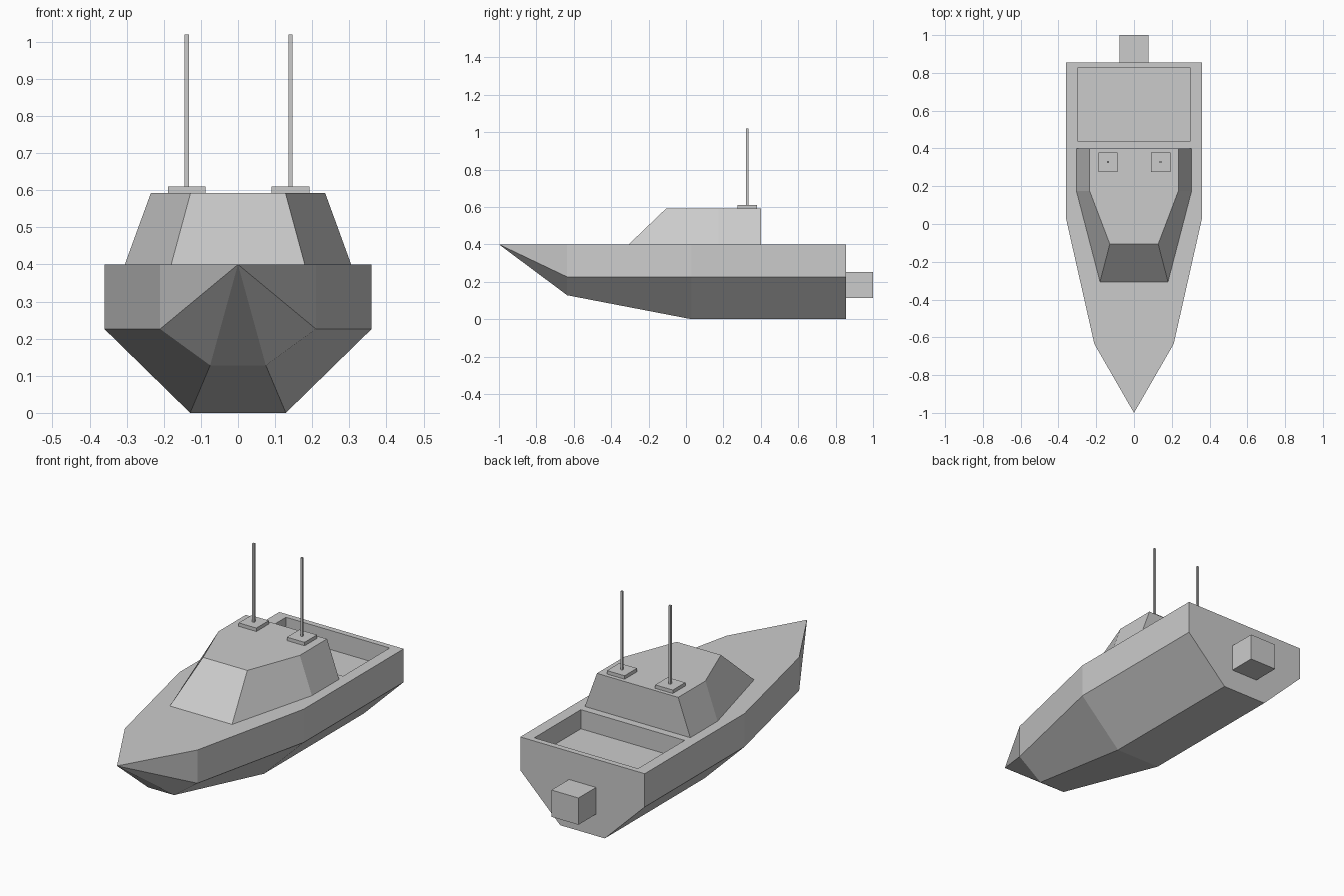
import bpy, bmesh

if "Cube" in bpy.data.objects:
    bpy.data.objects.remove(bpy.data.objects["Cube"])


def finish(name, bm):
    bmesh.ops.remove_doubles(bm, verts=bm.verts, dist=1e-5)
    bmesh.ops.recalc_face_normals(bm, faces=bm.faces)
    mesh = bpy.data.meshes.new(name)
    bm.to_mesh(mesh)
    bm.free()
    obj = bpy.data.objects.new(name, mesh)
    bpy.context.collection.objects.link(obj)
    return obj


def loft(name, rings, tip=None):
    """Skin closed rings of equal point count; end in a cap or a tip point."""
    bm = bmesh.new()
    loops = [[bm.verts.new(p) for p in ring] for ring in rings]
    n = len(loops[0])
    for a, b in zip(loops, loops[1:]):
        for i in range(n):
            j = (i + 1) % n
            bm.faces.new((a[i], a[j], b[j], b[i]))
    bm.faces.new(loops[0])
    if tip:
        t = bm.verts.new(tip)
        for i in range(n):
            bm.faces.new((loops[-1][i], loops[-1][(i + 1) % n], t))
    else:
        bm.faces.new(loops[-1])
    bmesh.ops.recalc_face_normals(bm, faces=bm.faces)
    return finish(name, bm)


def box(name, lo, hi):
    bm = bmesh.new()
    bmesh.ops.create_cube(bm, size=1)
    for v in bm.verts:
        v.co = [l if c < 0 else h for c, l, h in zip(v.co, lo, hi)]
    return finish(name, bm)


def mirrored(half, at):
    """Half outline (right side) plus its mirror image, as a closed ring."""
    pts = half + [(-a, b) for a, b in reversed(half)]
    return [at(a, b) for a, b in pts]


# Hull: cross-sections from the stern forward to the bow tip
def section(y, deck, bottom, keel_z):
    half = [(deck, 0.40), (deck, 0.226), (bottom, keel_z)]
    return mirrored(half, lambda x, z: (x, y, z))


hull = loft("hull", [section(0.855, 0.36, 0.129, 0.0),
                     section(0.03, 0.36, 0.129, 0.0),
                     section(-0.635, 0.21, 0.075, 0.128)], tip=(0, -1, 0.40))

# Sunken rear deck
cutter = box("rear_deck_cutter", (-0.30, 0.44, 0.30), (0.30, 0.825, 0.50))
cutter.hide_render = True
cut = hull.modifiers.new("rear_deck", 'BOOLEAN')
cut.operation = 'DIFFERENCE'
cut.solver = 'EXACT'
cut.object = cutter
bpy.context.view_layer.objects.active = hull
bpy.ops.object.modifier_apply(modifier=cut.name)
bpy.data.objects.remove(cutter)

# Cabin: footprint and roof outlines
base = [(0.305, 0.40), (0.305, 0.175), (0.18, -0.306)]
roof = [(0.235, 0.40), (0.235, 0.175), (0.128, -0.106)]
loft("cabin", [mirrored(base, lambda x, y: (x, y, 0.40)),
               mirrored(roof, lambda x, y: (x, y, 0.592))])

# Antennas on roof pads
for side, x in (("left", -0.138), ("right", 0.141)):
    box("antenna_pad_" + side, (x - 0.051, 0.276, 0.592), (x + 0.051, 0.379, 0.61))
    box("antenna_" + side, (x - 0.0055, 0.322, 0.61), (x + 0.0055, 0.333, 1.02))

# Outboard motor block
box("motor", (-0.078, 0.855, 0.113), (0.078, 1.0, 0.253))
